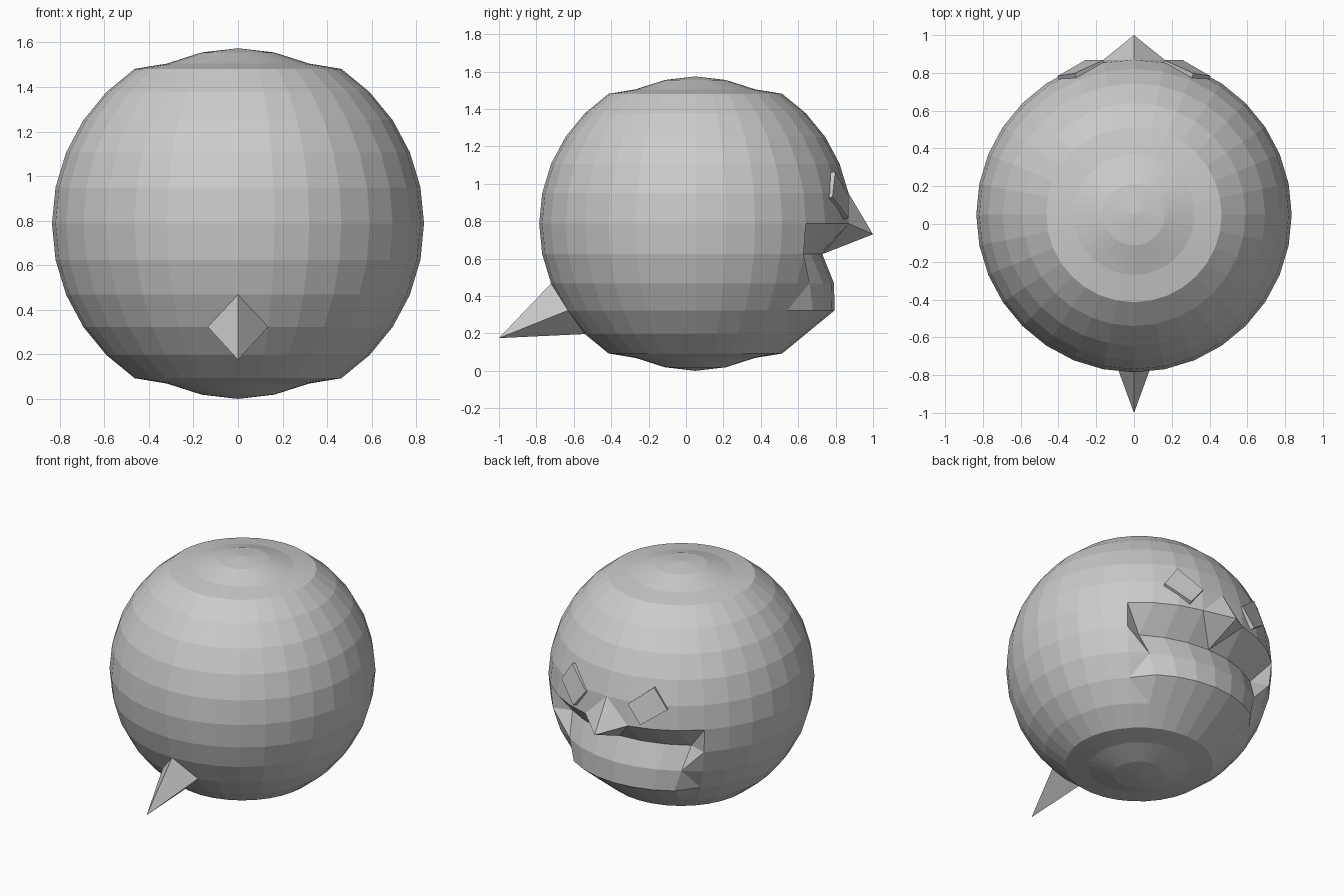
import bpy, bmesh, math
from mathutils import Vector

cube = bpy.data.objects.get("Cube")
if cube:
    bpy.data.objects.remove(cube, do_unlink=True)

grey = bpy.data.materials.new("plain_grey")
grey.use_nodes = True
grey.diffuse_color = (0.6, 0.6, 0.6, 1)
grey.node_tree.nodes["Principled BSDF"].inputs["Base Color"].default_value = (0.6, 0.6, 0.6, 1)


def finish(bm, name):
    bmesh.ops.recalc_face_normals(bm, faces=bm.faces)
    mesh = bpy.data.meshes.new(name)
    bm.to_mesh(mesh)
    bm.free()
    mesh.materials.append(grey)
    obj = bpy.data.objects.new(name, mesh)
    bpy.context.collection.objects.link(obj)
    return obj


RADIUS, CENTRE_Y, CENTRE_Z = 0.835, 0.05, 0.787
SEGMENTS, TOP_RING = 32, 7
STEP = 2 * math.pi / SEGMENTS
CAP = {6: 0.718, 7: 0.768}                      # flattened pole rings
MOUTH = {-1: -0.14, -2: -0.03, -3: 0.05}        # mouth hollow and lower lip

# Ball: rings counted from the equator, columns from the face side
bm = bmesh.new()
grid = {}
for ring in range(-TOP_RING, TOP_RING + 1):
    height = CAP.get(abs(ring), RADIUS * math.sin(abs(ring) * STEP))
    z = CENTRE_Z + math.copysign(height, ring)
    r = RADIUS * math.cos(ring * STEP)
    for col in range(SEGMENTS):
        y = CENTRE_Y + r * math.cos(col * STEP)
        if min(col, SEGMENTS - col) <= 3:
            y += MOUTH.get(ring, 0)
        grid[ring, col] = bm.verts.new((r * math.sin(col * STEP), y, z))


def at(ring, col):
    return grid[ring, col % SEGMENTS]


for ring in range(-TOP_RING, TOP_RING):
    for col in range(SEGMENTS):
        bm.faces.new((at(ring, col), at(ring, col + 1),
                      at(ring + 1, col + 1), at(ring + 1, col)))
for side in (-1, 1):
    pole = bm.verts.new((0, CENTRE_Y, CENTRE_Z * (1 + side)))
    for col in range(SEGMENTS):
        bm.faces.new((pole, at(side * TOP_RING, col), at(side * TOP_RING, col + 1)))


def crease(a, b):
    bmesh.ops.connect_verts(bm, verts=[at(*a), at(*b)])


# Nose and tail: one vertex pulled out into a four-sided spike
for ring, col, tip in ((0, 0, (0, 1, 0.73)), (-3, SEGMENTS // 2, (0, -1, 0.175))):
    for up in (-1, 1):
        for side in (-1, 1):
            crease((ring + up, col), (ring, col + side))
    at(ring, col).co = tip

# Mouth corners
for side in (-1, 1):
    outer, inner = 4 * side, 3 * side
    crease((0, outer), (-1, inner))
    crease((-1, outer), (-2, inner))
    crease((-3, outer), (-2, inner))
    crease((-3, outer), (-4, inner))
finish(bm, "ball_body")

# Eyes: tilted square plates sunk into the ball
EYE = [Vector(p) for p in ((0.405, 0.783, 0.93), (0.314, 0.798, 1.066),
                           (0.161, 0.868, 0.938), (0.257, 0.868, 0.817))]
INWARD = Vector((-0.015, -0.045, -0.01))
for name, side in (("left_eye", 1), ("right_eye", -1)):
    bm = bmesh.new()
    front, back = [[bm.verts.new(((p + d).x * side, (p + d).y, (p + d).z)) for p in EYE]
                   for d in (Vector(), INWARD)]
    bm.faces.new(front)
    bm.faces.new(back[::-1])
    for i in range(4):
        j = (i + 1) % 4
        bm.faces.new((front[j], front[i], back[i], back[j]))
    finish(bm, name)
